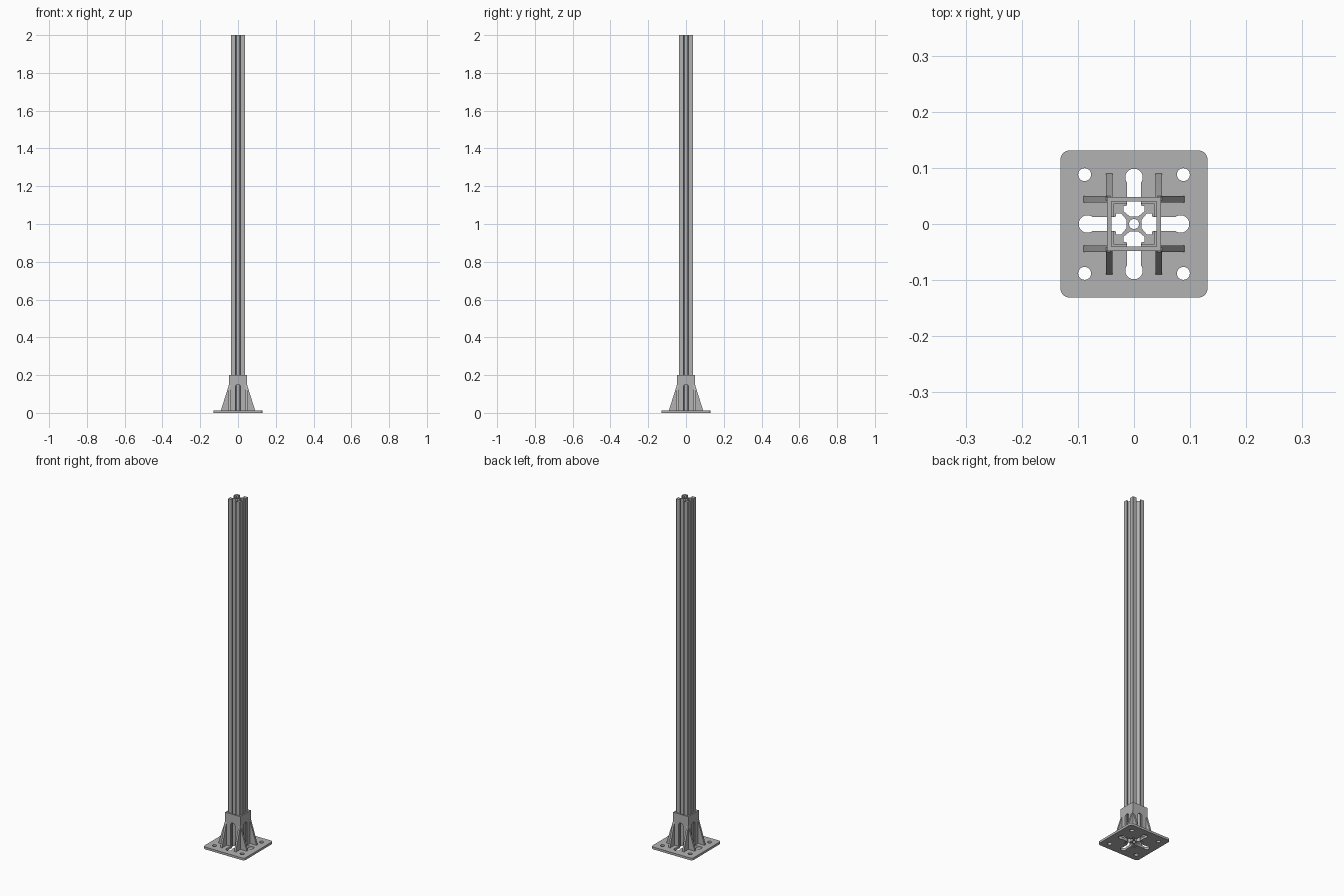
import bpy, bmesh
from math import sin, cos, pi
from mathutils import Matrix

if "Cube" in bpy.data.objects:
    bpy.data.objects.remove(bpy.data.objects["Cube"])

steel = bpy.data.materials.new("grey metal")
steel.use_nodes = True
grey = (0.45, 0.45, 0.45, 1)
steel.diffuse_color = grey
steel.node_tree.nodes["Principled BSDF"].inputs["Base Color"].default_value = grey

PLATE = 0.013      # base plate thickness
SOCKET = 0.2       # socket top
WALL = 0.008       # socket wall thickness
MID = 0.044        # socket wall centre line


def arc(cx, cy, r, a0, a1, n):
    """Points on an arc, angles in degrees."""
    angles = [(a0 + (a1 - a0) * i / n) * pi / 180 for i in range(n + 1)]
    return [(cx + r * cos(a), cy + r * sin(a)) for a in angles]


def circle(cx, cy, r, n=32):
    return arc(cx, cy, r, 0, 360, n)[:-1]


def four_fold(points):
    """Repeat a quarter outline around the origin."""
    out = []
    for k in range(4):
        for x, y in points:
            for _ in range(k):
                x, y = -y, x
            out.append((x, y))
    return out


def extrude(name, loops, thickness, matrix):
    """Filled outline with holes, extruded evenly about its plane."""
    curve = bpy.data.curves.new(name, 'CURVE')
    curve.dimensions, curve.fill_mode = '2D', 'BOTH'
    curve.extrude = thickness / 2
    for loop in loops:
        spline = curve.splines.new('POLY')
        spline.points.add(len(loop) - 1)
        for p, (x, y) in zip(spline.points, loop):
            p.co = (x, y, 0, 1)
        spline.use_cyclic_u = True
    temp = bpy.data.objects.new(name + "_outline", curve)
    mesh = bpy.data.meshes.new_from_object(temp)
    bpy.data.objects.remove(temp)
    bm = bmesh.new()
    bm.from_mesh(mesh)
    bmesh.ops.remove_doubles(bm, verts=bm.verts, dist=1e-5)
    bmesh.ops.transform(bm, matrix=matrix, verts=bm.verts)
    bmesh.ops.recalc_face_normals(bm, faces=bm.faces)
    bm.to_mesh(mesh)
    bm.free()
    mesh.name = name
    mesh.materials.clear()
    mesh.materials.append(steel)
    obj = bpy.data.objects.new(name, mesh)
    bpy.context.collection.objects.link(obj)
    bpy.ops.object.select_all(action='DESELECT')
    obj.select_set(True)
    bpy.context.view_layer.objects.active = obj
    bpy.ops.object.shade_smooth_by_angle()
    return obj


# Base plate: rounded square, four bolt holes, cross of keyhole slots
outer = four_fold(arc(0.115, 0.115, 0.016, 0, 90, 8))
keyhole = [(0.035, -0.035), (0.035, -0.0125)] \
    + arc(0.083, 0, 0.0155, -126, 126, 24) \
    + [(0.035, 0.0125)]
bolts = [circle(sx * 0.088, sy * 0.088, 0.0115) for sx in (-1, 1) for sy in (-1, 1)]
extrude("base_plate", [outer, four_fold(keyhole)] + bolts, PLATE,
        Matrix.Translation((0, 0, PLATE / 2)))

# Slotted column: four corner rails joined by diagonal webs to a bored hub
half = [(0.013, 0.007), (0.023, 0.019), (0.032, 0.019),
        (0.032, 0.013), (0.037, 0.013), (0.037, 0.036)]
quarter = half + [(y, x) for x, y in reversed(half)]
height = 2 - 0.004
extrude("column", [four_fold(quarter), circle(0, 0, 0.009)], height,
        Matrix.Translation((0, 0, 2 - height / 2)))

# Socket walls with arched openings, and sloping gussets in line with each wall
upright = Matrix.Rotation(pi / 2, 4, 'X')
for k, side in enumerate(("front", "left", "back", "right")):
    place = Matrix.Rotation(k * pi / 2, 4, 'Z') @ Matrix.Translation((0, -MID, 0)) @ upright
    w = MID + WALL / 2 if k % 2 == 0 else MID - WALL / 2
    arch = arc(0, 0.137, 0.0135, 0, 180, 16)
    wall = [(w, PLATE), (0.0135, PLATE)] + arch \
        + [(-0.0135, PLATE), (-w, PLATE), (-w, SOCKET), (w, SOCKET)]
    extrude(side + "_socket_wall", [wall], WALL, place)
    for s, end in ((-1, "a"), (1, "b")):
        gusset = [(s * 0.042, PLATE), (s * 0.09, PLATE),
                  (s * 0.088, 0.022), (s * 0.048, 0.148), (s * 0.042, 0.148)]
        extrude(f"{side}_gusset_{end}", [gusset], 0.011, place)
